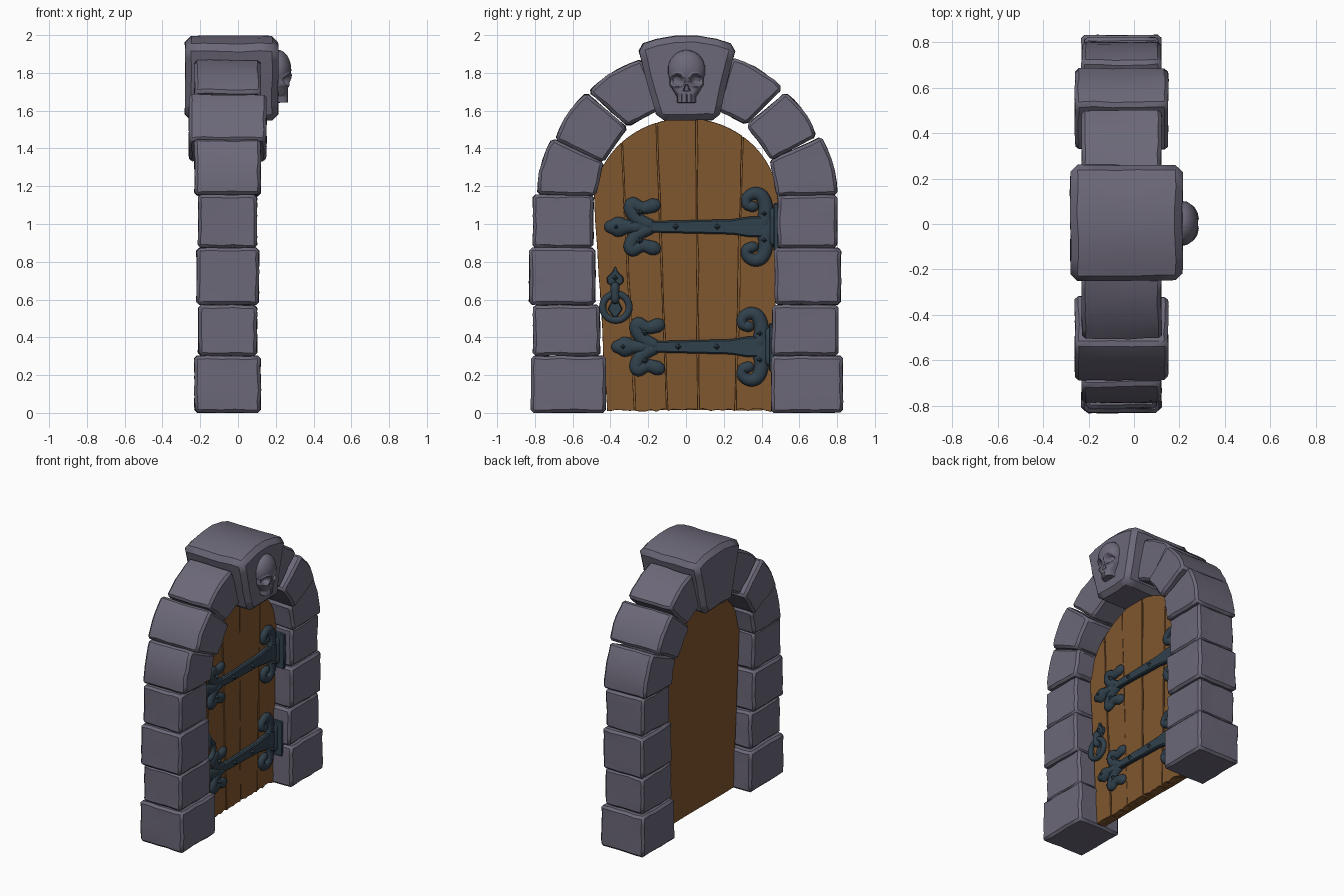
import bpy, bmesh, math, random
from mathutils import Vector

if "Cube" in bpy.data.objects:
    bpy.data.objects.remove(bpy.data.objects["Cube"])

random.seed(4)


def material(name, rgb):
    m = bpy.data.materials.new(name)
    m.diffuse_color = (*rgb, 1)
    m.use_nodes = True
    m.node_tree.nodes["Principled BSDF"].inputs["Base Color"].default_value = m.diffuse_color
    return m


STONE = material("grey stone", (0.150, 0.138, 0.188))
WOOD = material("brown wood", (0.216, 0.095, 0.028))
IRON = material("dark iron", (0.030, 0.052, 0.072))


def finish(bm, name, mat, bevel=0, smooth=30):
    bmesh.ops.recalc_face_normals(bm, faces=bm.faces)
    me = bpy.data.meshes.new(name)
    bm.to_mesh(me)
    bm.free()
    ob = bpy.data.objects.new(name, me)
    bpy.context.collection.objects.link(ob)
    me.materials.append(mat)
    if bevel:
        b = ob.modifiers.new("bevel", 'BEVEL')
        b.width, b.segments, b.limit_method = bevel, 1, 'ANGLE'
        b.angle_limit = math.radians(40)
    bpy.ops.object.select_all(action='DESELECT')
    ob.select_set(True)
    bpy.context.view_layer.objects.active = ob
    bpy.ops.object.shade_smooth_by_angle(angle=math.radians(smooth))
    return ob


def prism(name, pts, x0, x1, mat, bevel=0.0):
    """Outline in (y, z) extruded along x."""
    bm = bmesh.new()
    f = bm.faces.new([bm.verts.new((x0, y, z)) for y, z in pts])
    r = bmesh.ops.extrude_face_region(bm, geom=[f])
    for v in r['geom']:
        if isinstance(v, bmesh.types.BMVert):
            v.co.x = x1
    return finish(bm, name, mat, bevel)


def stone(name, a, b, c, d, x0, x1, bulge=0.0, bevel=0.016, grow=0.0):
    """Rough block: a, d inner corners, b, c outer corners in (y, z)."""
    a, b, c, d = map(Vector, (a, b, c, d))
    out = (b + c - a - d).normalized()
    if grow:  # close the joints and reach towards the door
        s, e = (c - b).normalized() * grow, (d - a).normalized() * grow
        a, b, c, d = a - e - out * .014, b - s, c + s, d + e - out * .014
    bm = bmesh.new()
    bmesh.ops.create_cube(bm, size=2)
    bmesh.ops.subdivide_edges(bm, edges=bm.edges[:], cuts=4, use_grid_fill=True)
    for v in bm.verts:
        u, w = (v.co.y + 1) / 2, (v.co.z + 1) / 2
        p = a.lerp(b, u).lerp(d.lerp(c, u), w) + out * bulge * u * (1 - v.co.z ** 2)
        edge = sum(abs(abs(k) - 1) < .01 for k in v.co) >= 2
        j = 0.004 if edge else 0.001
        x = x0 + (x1 - x0) * (v.co.x + 1) / 2
        v.co = Vector((x, *p)) + Vector([random.uniform(-j, j) for _ in range(3)])
        v.co.z = max(v.co.z, 0)
    return finish(bm, name, STONE, bevel)


def sweep(name, path, depth, x):
    """Flattened rod along (y, z, radius) points, with rounded ends."""
    P = [Vector(p) for p in path]
    Q = [2 * P[0] - P[1]] + P + [2 * P[-1] - P[-2]]
    S = []
    for i in range(1, len(Q) - 2):
        p0, p1, p2, p3 = Q[i - 1:i + 3]
        for k in range(5):
            t = k / 5
            S.append(0.5 * (2 * p1 + (p2 - p0) * t + (2 * p0 - 5 * p1 + 4 * p2 - p3) * t * t
                            + (3 * p1 - p0 - 3 * p2 + p3) * t ** 3))
    S.append(P[-1])
    rings = []
    for i, p in enumerate(S):
        t = (S[min(i + 1, len(S) - 1)] - S[max(i - 1, 0)]).to_2d().normalized()
        caps = [(0, 1)]
        if i == 0:
            caps = [(-.95, .3), (-.7, .7), (0, 1)]
        elif i == len(S) - 1:
            caps = [(0, 1), (.7, .7), (.95, .3)]
        rings += [(p.x + t.x * o * p.z, p.y + t.y * o * p.z, p.z * s, depth * s, t) for o, s in caps]
    bm = bmesh.new()
    N, loops = 10, []
    for y, z, r, dp, t in rings:
        loops.append([bm.verts.new((x + dp * math.sin(q), y - t.y * r * math.cos(q), z + t.x * r * math.cos(q)))
                      for q in (math.tau * k / N for k in range(N))])
    for A, B in zip(loops, loops[1:]):
        for k in range(N):
            bm.faces.new((A[k], A[(k + 1) % N], B[(k + 1) % N], B[k]))
    bm.faces.new(loops[0])
    bm.faces.new(loops[-1])
    return finish(bm, name, IRON, smooth=60)


def rivet(name, y, z, x=0.0, r=0.019):
    bm = bmesh.new()
    bmesh.ops.create_cone(bm, cap_ends=True, segments=4, radius1=r, radius2=0, depth=.02)
    for v in bm.verts:
        v.co = Vector((x + .006 + v.co.z, y + v.co.x, z + v.co.y))
    finish(bm, name, IRON, smooth=5)


# Pier blocks: z0, z1, left outer/inner, right inner/outer, x range
for i, (z0, z1, lo, li, ri, ro, x0, x1) in enumerate([
        (0, .302, -.82, -.425, .45, .83, -.23, .12),
        (.303, .572, -.81, -.455, .455, .805, -.21, .10),
        (.573, .873, -.83, -.48, .47, .82, -.22, .11),
        (.874, 1.155, -.81, -.49, .485, .80, -.21, .10)]):
    stone(f"pier_block_left_{i}", (li, z0), (lo, z0), (lo, z1), (li, z1), x0, x1)
    stone(f"pier_block_right_{i}", (ri, z0), (ro, z0), (ro, z1), (ri, z1), x0, x1)

# Arch stones
arch = [
    ((-.49, 1.158), (-.785, 1.162), (-.71, 1.445), (-.45, 1.325), -.23, .12),
    ((-.447, 1.34), (-.69, 1.45), (-.53, 1.69), (-.325, 1.51), -.26, .15),
    ((-.31, 1.53), (-.51, 1.705), (-.24, 1.87), (-.145, 1.62), -.23, .12),
    ((.49, 1.158), (.80, 1.162), (.717, 1.455), (.46, 1.335), -.23, .12),
    ((.463, 1.35), (.685, 1.47), (.53, 1.69), (.335, 1.525), -.26, .15),
    ((.32, 1.54), (.505, 1.72), (.25, 1.875), (.175, 1.615), -.23, .12)]
for i, s in enumerate(arch):
    stone(f"arch_stone_{i}", *s, bulge=.022, grow=.007)
stone("keystone", (-.15, 1.55), (-.258, 1.945), (.265, 1.945), (.17, 1.55), -.28, .213, .055, .032)


# Carved skull as a relief on the keystone
def skull_height(y, z):
    y -= .003
    a = 1 - (y / .1) ** 2 - ((z - 1.815) / .107) ** 2
    h = .072 * math.sqrt(max(a, 0))
    if 1.643 < z < 1.79:
        w = .052 + .038 * min(1, max(0, (z - 1.675) / .06))
        h = max(h, .055 * max(0, 1 - (abs(y) / w) ** 4) ** .5)
    if h <= 0:
        return -.03
    d = math.hypot((abs(y) - .05) / .033, (z - 1.762) / .03)
    if d < 1:
        h -= .03 * min(1, (1 - d) * 2.5)
    elif d < 1.4:
        h += .007 * math.sin((d - 1) / .4 * math.pi)
    if 1.705 < z < 1.738 and abs(y) < (1.745 - z) * .45:
        h -= .018
    if z < 1.69 and abs(math.sin(y * 130)) < .3:
        h -= .007
    return h


bm = bmesh.new()
NY, NZ = 60, 76
grid = [[bm.verts.new((.21 + skull_height(y, z), y, z))
         for y in (-.117 + .24 * i / NY for i in range(NY + 1))]
        for z in (1.632 + .3 * j / NZ for j in range(NZ + 1))]
for j in range(NZ):
    for i in range(NY):
        bm.faces.new((grid[j][i], grid[j][i + 1], grid[j + 1][i + 1], grid[j + 1][i]))
finish(bm, "skull_carving", STONE, smooth=60)


# Door planks with worn sides under an elliptical top, over a plain backing
def top(y):
    return 1.1 + .46 * math.sqrt(max(0, 1 - (y / .492) ** 2))


bottoms = [-.42, -.27, -.10, .066, .262, .455]
tops = [-.49, -.34, -.155, .055, .30, .49]
GAP = .003


def board(name, b0, b1, t0, t1, x0, x1, wear, bevel):
    w = lambda: random.uniform(-wear, wear)
    pts = [(b0 + (b1 - b0) * k / 6, .014 + 2.5 * w()) for k in range(7)]
    pts += [(b1 + (t1 - b1) * k / 8 + w(), top(t1) * k / 8) for k in range(1, 8)]
    for k in range(17):
        y = t1 + (t0 - t1) * (1 - math.cos(math.pi * k / 16)) / 2
        pts.append((y, top(y)))
    pts += [(b0 + (t0 - b0) * k / 8 + w(), top(t0) * k / 8) for k in range(7, 0, -1)]
    prism(name, pts, x0, x1, WOOD, bevel)


for i in range(5):
    board(f"door_plank_{i}", bottoms[i] + GAP, bottoms[i + 1] - GAP, tops[i] + GAP, tops[i + 1] - GAP,
          -.07, -.025 + random.uniform(-.003, .003), .004, .007)
board("door_backing", bottoms[0] + GAP, bottoms[-1] - GAP, tops[0] + GAP, tops[-1] - GAP, -.095, -.066, .001, 0)


# Strap hinges with scrolls, rivets and jamb plates
def hinge(tag, zc, s, yr):
    Y = lambda y: yr + (y - .48) * s
    prism(f"{tag}_strap", [(Y(-.32), zc - .027), (Y(.25), zc - .04), (Y(.34), zc - .054),
                           (Y(.47), zc - .056), (Y(.47), zc + .056), (Y(.34), zc + .054),
                           (Y(.25), zc + .04), (Y(-.32), zc + .027)], -.035, .002, IRON, .008)
    sweep(f"{tag}_tip", [(Y(-.25), zc, .036), (Y(-.30), zc, .036), (Y(-.335), zc, .05),
                         (Y(-.365), zc, .052), (Y(-.39), zc, .038)], .028, -.02)
    for m in (1, -1):
        sweep(f"{tag}_leaf_{m}", [(Y(y), zc + m * z, r) for y, z, r in [
            (-.18, .008, .03), (-.25, .04, .036), (-.287, .09, .036),
            (-.278, .122, .036), (-.225, .10, .033), (-.165, .114, .038)]], .026, -.02)
        sweep(f"{tag}_scroll_{m}", [(yr + y - .48, zc + m * z, r) for y, z, r in [
            (.42, .02, .042), (.428, .10, .038), (.408, .16, .036), (.368, .177, .033),
            (.328, .155, .029), (.327, .118, .027), (.36, .107, .03)]], .026, -.02)
        rivet(f"{tag}_leaf_rivet_{m}", Y(-.24), zc + m * .075, .003)
        rivet(f"{tag}_end_rivet_{m}", yr - .06, zc + m * .07, .003)
    for k, y in enumerate((-.365, -.05, .17)):
        rivet(f"{tag}_rivet_{k}", Y(y), zc, .004)
    prism(f"{tag}_jamb_plate", [(yr - .012, zc - .13), (yr + .02, zc - .13),
                                (yr + .02, zc + .125), (yr - .012, zc + .125)], -.035, .05, IRON, .005)
    sweep(f"{tag}_knuckle", [(yr - .012, zc - .08, .022), (yr - .012, zc + .08, .022)], .025, -.01)


hinge("upper_hinge", .985, 1, .475)
hinge("lower_hinge", .35, .93, .452)

# Ring handle on a pointed back plate
half = [(0, .778), (.016, .745), (.045, .718), (.043, .688), (.022, .675), (.018, .59),
        (.04, .55), (.02, .52), (0, .495)]
outline = [(-.375 + y, z) for y, z in half] + [(-.375 - y, z) for y, z in half[-2:0:-1]]
prism("handle_plate", outline, -.03, -.004, IRON, .005)
sweep("handle_boss", [(-.375, .60, .024), (-.375, .67, .024)], .03, .012)
rivet("handle_rivet", -.375, .715, -.003)
bpy.ops.mesh.primitive_torus_add(major_segments=32, minor_segments=10, major_radius=.07,
                                 minor_radius=.019, location=(.012, -.371, .56),
                                 rotation=(0, math.pi / 2, 0))
ring = bpy.context.object
ring.name = "handle_ring"
ring.data.materials.append(IRON)
bpy.ops.object.shade_smooth_by_angle(angle=math.radians(60))
